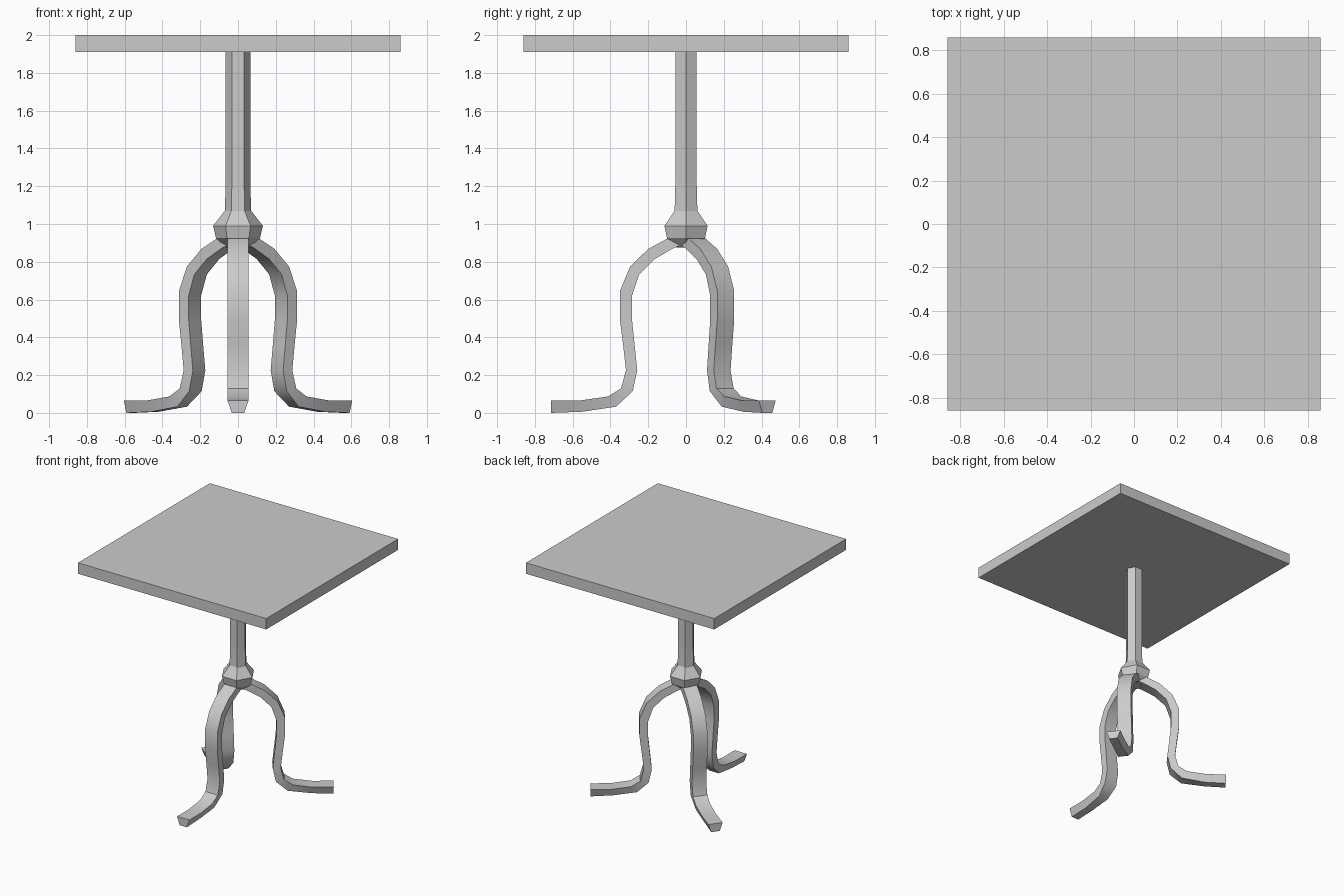
import bpy, bmesh, math

if "Cube" in bpy.data.objects:
    bpy.data.objects.remove(bpy.data.objects["Cube"])


def finish(name, bm, smooth_angle=None):
    bmesh.ops.recalc_face_normals(bm, faces=bm.faces)
    mesh = bpy.data.meshes.new(name)
    bm.to_mesh(mesh)
    bm.free()
    ob = bpy.data.objects.new(name, mesh)
    bpy.context.collection.objects.link(ob)
    if smooth_angle:
        bpy.ops.object.select_all(action='DESELECT')
        ob.select_set(True)
        bpy.context.view_layer.objects.active = ob
        bpy.ops.object.shade_smooth_by_angle(angle=math.radians(smooth_angle))
    return ob


def loft(name, rings, smooth_angle=None):
    """Skin a list of equal-sized vertex rings and cap both ends."""
    bm = bmesh.new()
    loops = [[bm.verts.new(p) for p in ring] for ring in rings]
    n = len(loops[0])
    for a, b in zip(loops, loops[1:]):
        for i in range(n):
            j = (i + 1) % n
            bm.faces.new((a[i], a[j], b[j], b[i]))
    bm.faces.new(loops[0])
    bm.faces.new(loops[-1])
    return finish(name, bm, smooth_angle)


def hexagon(r, z):
    return [(r * math.cos(i * math.pi / 3), r * math.sin(i * math.pi / 3), z)
            for i in range(6)]


# Square top
bm = bmesh.new()
bmesh.ops.create_cube(bm, size=1)
bmesh.ops.scale(bm, vec=(1.72, 1.72, 0.09), verts=bm.verts)
bmesh.ops.translate(bm, vec=(0, 0, 1.955), verts=bm.verts)
finish("table_top", bm)

# Hexagonal column and collar
loft("column", [hexagon(r, z) for r, z in
                [(0.065, 1.915), (0.065, 1.22), (0.07, 1.06)]])
loft("collar", [hexagon(r, z) for r, z in
                [(0.07, 1.07), (0.132, 0.99), (0.116, 0.925), (0.06, 0.875)]])

# Leg side profile: outer radius, z, inner radius, z, inner half width
PROFILE = [
    (0.05, 0.945, 0.02, 0.89, 0.055),
    (0.10, 0.922, 0.065, 0.873, 0.055),
    (0.20, 0.868, 0.165, 0.815, 0.055),
    (0.296, 0.775, 0.248, 0.733, 0.055),
    (0.350, 0.645, 0.286, 0.620, 0.055),
    (0.350, 0.495, 0.286, 0.495, 0.055),
    (0.333, 0.36, 0.272, 0.36, 0.055),
    (0.318, 0.225, 0.258, 0.225, 0.055),
    (0.344, 0.130, 0.282, 0.115, 0.055),
    (0.412, 0.087, 0.370, 0.033, 0.042),
    (0.560, 0.066, 0.550, 0.006, 0.033),
    (0.715, 0.066, 0.715, 0.000, 0.033),
]


def leg(name, degrees):
    c, s = math.cos(math.radians(degrees)), math.sin(math.radians(degrees))

    def place(r, w, z):
        return (r * c - w * s, r * s + w * c, z)
    rings = [[place(ro, -0.056, zo), place(ro, 0.056, zo),
              place(ri, wi, zi), place(ri, -wi, zi)]
             for ro, zo, ri, zi, wi in PROFILE]
    return loft(name, rings, 40)


# Three curved legs
for name, degrees in (("front_leg", -90), ("back_right_leg", 37), ("back_left_leg", 143)):
    leg(name, degrees)
